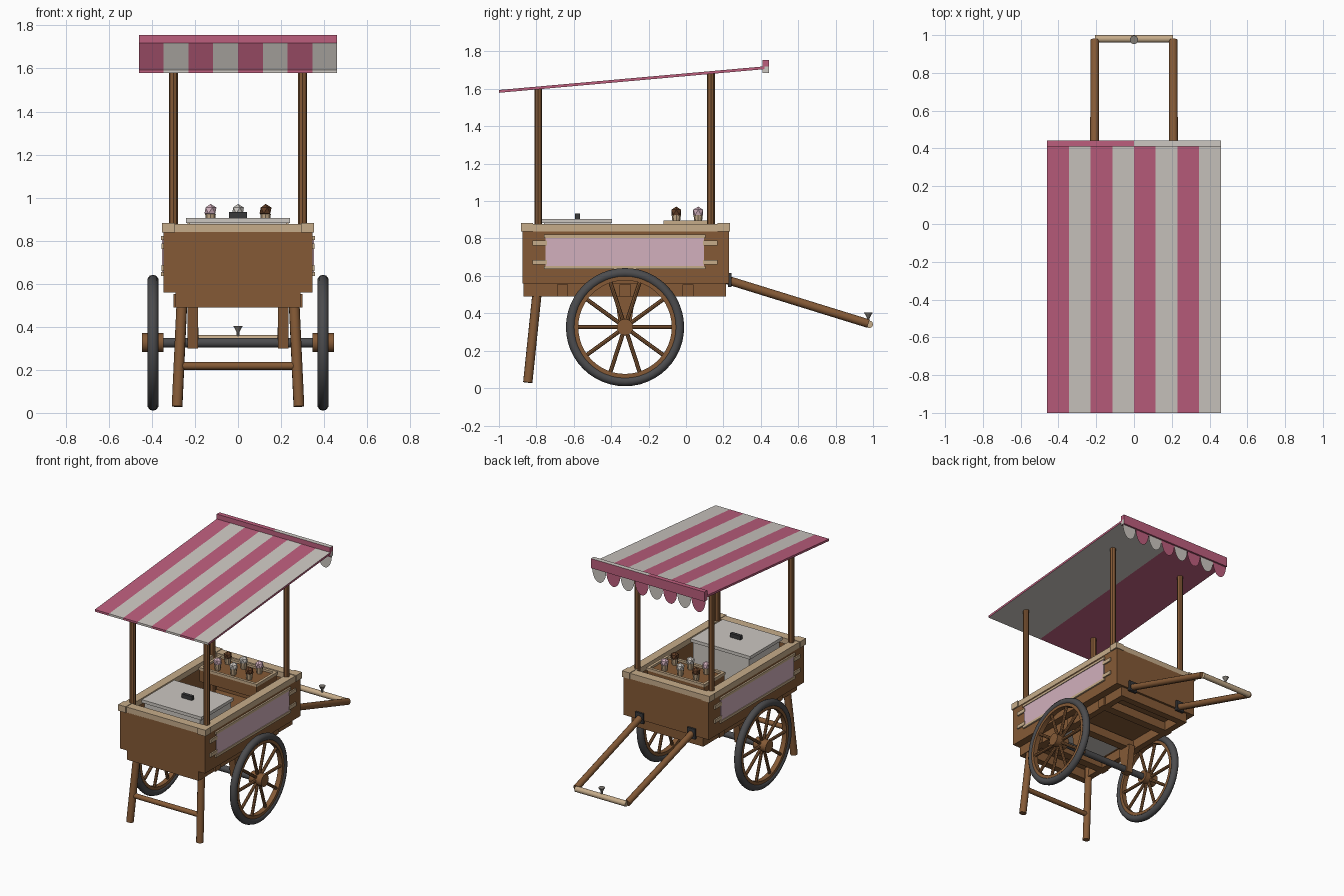
import bpy, bmesh, math
from mathutils import Vector

if "Cube" in bpy.data.objects:
    bpy.data.objects.remove(bpy.data.objects["Cube"])


def material(name, rgb):
    m = bpy.data.materials.new(name)
    m.diffuse_color = [(c / 255 / 12.92 if c < 11 else ((c / 255 + 0.055) / 1.055) ** 2.4) for c in rgb] + [1]
    m.use_nodes = True
    m.node_tree.nodes["Principled BSDF"].inputs["Base Color"].default_value = m.diffuse_color
    return m


WOOD = material("brown wood", (133, 90, 54))
TAN = material("pale wood", (198, 172, 138))
PINK = material("awning pink", (188, 94, 125))
CREAM = material("off white", (204, 199, 193))
PANEL = material("pale pink", (210, 176, 189))
RUBBER = material("dark rubber", (76, 76, 78))
IRON = material("black iron", (56, 56, 58))
CHOC = material("chocolate", (98, 62, 38))
METAL = material("bell metal", (130, 125, 118))


def finish(name, bm, mats, smooth=False):
    bmesh.ops.recalc_face_normals(bm, faces=bm.faces)
    me = bpy.data.meshes.new(name)
    bm.to_mesh(me)
    bm.free()
    for m in mats:
        me.materials.append(m)
    if smooth:
        me.shade_smooth()
        me.set_sharp_from_angle(angle=math.radians(40))
    ob = bpy.data.objects.new(name, me)
    bpy.context.collection.objects.link(ob)
    return ob


def box_bm(lo, hi):
    bm = bmesh.new()
    bmesh.ops.create_cube(bm, size=1)
    for v in bm.verts:
        v.co = Vector([lo[i] if v.co[i] < 0 else hi[i] for i in range(3)])
    return bm


def box(name, lo, hi, mat):
    return finish(name, box_bm(lo, hi), [mat])


def rule_box(name, lo, hi, cuts, rule, shear=0):
    """Box cut by planes (axis, position), coloured pink or cream by a rule."""
    bm = box_bm(lo, hi)
    for axis, pos in cuts:
        n = Vector((0, 0, 0))
        n[axis] = 1
        bmesh.ops.bisect_plane(bm, geom=bm.verts[:] + bm.edges[:] + bm.faces[:],
                               plane_co=n * pos, plane_no=n)
    bmesh.ops.recalc_face_normals(bm, faces=bm.faces)
    bm.normal_update()
    for f in bm.faces:
        f.material_index = int(rule(f.calc_center_median(), f.normal))
    for v in bm.verts:
        v.co.z += shear * (v.co.y - lo[1])
    return finish(name, bm, [PINK, CREAM])


def rod(name, a, b, r, mat, n=12, r2=None):
    a, b = Vector(a), Vector(b)
    d = b - a
    bm = bmesh.new()
    bmesh.ops.create_cone(bm, cap_ends=True, segments=n, radius1=r,
                          radius2=r if r2 is None else r2, depth=d.length)
    rot = d.to_track_quat('Z', 'Y')
    for v in bm.verts:
        v.co = rot @ v.co + (a + b) / 2
    return finish(name, bm, [mat], n >= 10)


def ring(name, centre, profile, mat, n=48):
    """Closed (radius, x) profile turned around the x axis."""
    bm = bmesh.new()
    loops = []
    for i in range(n):
        t = 2 * math.pi * i / n
        loops.append([bm.verts.new(Vector(centre) + Vector((x, r * math.cos(t), r * math.sin(t))))
                      for r, x in profile])
    k = len(profile)
    for i in range(n):
        p, q = loops[i], loops[(i + 1) % n]
        for j in range(k):
            bm.faces.new((p[j], p[(j + 1) % k], q[(j + 1) % k], q[j]))
    return finish(name, bm, [mat], True)


# Cart body: open box with floor
X, Y0, Y1 = 0.345, -0.875, 0.23
box("floor", (-X, Y0, 0.56), (X, Y1, 0.59), WOOD)
box("front_wall", (-X, Y0, 0.56), (X, Y0 + 0.03, 0.84), WOOD)
box("back_wall", (-X, Y1 - 0.03, 0.56), (X, Y1, 0.84), WOOD)
box("front_lip", (-0.3, Y0, 0.837), (0.3, Y0 + 0.065, 0.878), TAN)
box("back_lip", (-0.3, Y1 - 0.065, 0.837), (0.3, Y1, 0.878), TAN)
box("front_beam", (-0.29, -0.87, 0.49), (0.29, -0.82, 0.56), WOOD)
box("back_beam", (-0.29, 0.165, 0.49), (0.29, 0.215, 0.56), WOOD)
for y in (-0.66, -0.325, 0.01):
    box("cross_beam", (-0.3, y - 0.03, 0.49), (0.3, y + 0.03, 0.553), WOOD)

WY, WZ = -0.326, 0.326
for s in (-1, 1):
    def sbox(name, x0, x1, y0, y1, z0, z1, mat):
        xs = sorted((s * x0, s * x1))
        return box(name, (xs[0], y0, z0), (xs[1], y1, z1), mat)

    # Side wall, lip and chassis rail
    sbox("side_wall", X - 0.03, X, Y0, Y1, 0.56, 0.84, WOOD)
    sbox("side_lip", 0.285, 0.348, Y0, Y1, 0.837, 0.878, TAN)
    sbox("chassis_rail", 0.245, 0.29, -0.865, 0.21, 0.49, 0.56, WOOD)
    for y in (Y0 + 0.025, Y1 - 0.028):
        sbox("lip_corner", 0.292, 0.354, y - 0.033, y + 0.033, 0.837, 0.882, TAN)

    # Pink side panel with pale trim
    sbox("side_panel", X, X + 0.007, -0.75, 0.095, 0.64, 0.815, PANEL)
    for z in (0.636, 0.803):
        sbox("panel_trim", X, X + 0.012, -0.76, 0.105, z, z + 0.018, TAN)
    for z in (0.66, 0.762):
        for y in (-0.82, 0.09):
            sbox("panel_clip", X, X + 0.01, y, y + 0.078, z, z + 0.026, TAN)

    # Awning posts
    rod("front_post", (s * 0.3, -0.79, 0.6), (s * 0.3, -0.79, 1.6), 0.021, WOOD, 8)
    rod("back_post", (s * 0.3, 0.133, 0.6), (s * 0.3, 0.133, 1.685), 0.021, WOOD, 8)

    # Front leg
    rod("front_leg", (s * 0.283, -0.846, 0.03), (s * 0.258, -0.79, 0.57), 0.025, WOOD)

    # Axle hanger, tapering downward
    bm = box_bm((s * 0.21 - 0.025, WY - 0.055, 0.3), (s * 0.21 + 0.025, WY + 0.055, 0.5))
    for v in bm.verts:
        if v.co.z < 0.4:
            v.co.y = WY + (v.co.y - WY) * 0.5
    finish("axle_hanger", bm, [WOOD])

    # Wheel: tyre, rim, hub and ten spokes
    c = Vector((s * 0.395, WY, WZ))
    ring("tyre", c, [(0.29 + 0.026 * math.cos(i * math.pi / 5), 0.026 * math.sin(i * math.pi / 5))
                     for i in range(10)], RUBBER)
    ring("rim", c, [(0.25, -0.018), (0.272, -0.018), (0.272, 0.018), (0.25, 0.018)], WOOD)
    rod("hub", (s * 0.345, WY, WZ), (s * 0.447, WY, WZ), 0.044, WOOD, 16)
    for i in range(10):
        d = Vector((0, math.cos(i * math.pi / 5), math.sin(i * math.pi / 5)))
        rod("spoke", c + d * 0.03, c + d * 0.26, 0.011, WOOD, 8)

    # Pull handle arm with iron bracket
    rod("handle_arm", (s * 0.21, 0.215, 0.58), (s * 0.207, 0.975, 0.345), 0.023, WOOD)
    sbox("handle_bracket", 0.178, 0.242, Y1 - 0.005, Y1 + 0.014, 0.54, 0.615, IRON)

rod("axle", (-0.36, WY, WZ), (0.36, WY, WZ), 0.023, RUBBER, 16)
rod("leg_stretcher", (-0.275, -0.826, 0.218), (0.275, -0.826, 0.218), 0.018, WOOD)
rod("handle_bar", (-0.206, 0.98, 0.341), (0.206, 0.98, 0.341), 0.02, TAN)
rod("bell_stem", (0, 0.975, 0.35), (0, 0.975, 0.378), 0.007, METAL, 8)
rod("bell", (0, 0.975, 0.37), (0, 0.975, 0.404), 0.004, METAL, 10, 0.023)

# Cold box with lid and handle
box("cold_box", (-0.225, -0.76, 0.555), (0.225, -0.405, 0.886), CREAM)
box("lid", (-0.242, -0.77, 0.882), (0.242, -0.395, 0.905), CREAM)
box("lid_handle", (-0.042, -0.593, 0.903), (0.042, -0.568, 0.934), IRON)

# Cone tray with six ice cream cones
box("cone_tray", (-0.23, -0.115, 0.79), (0.23, 0.12, 0.88), WOOD)
for y in (-0.12, 0.105):
    box("tray_edge", (-0.235, y, 0.875), (0.235, y + 0.02, 0.895), TAN)
for x in (-0.235, 0.215):
    box("tray_end", (x, -0.12, 0.875), (x + 0.02, 0.125, 0.895), TAN)
for y, flavours in ((-0.052, (PANEL, CREAM, CHOC)), (0.065, (CHOC, CREAM, PANEL))):
    for x, flavour in zip((-0.128, 0, 0.128), flavours):
        rod("waffle_cone", (x, y, 0.86), (x, y, 0.925), 0.016, TAN, 8, 0.025)
        bm = bmesh.new()
        bmesh.ops.create_icosphere(bm, subdivisions=1, radius=0.031)
        bmesh.ops.translate(bm, verts=bm.verts, vec=(x, y, 0.94))
        finish("scoop", bm, [flavour])

# Sloping striped awning
W, N = 0.46, 8
step = 2 * W / N


def awning_rule(c, n):
    if abs(n.x) > 0.5:
        return False
    if n.z < -0.5:
        return c.x > 0
    return int((c.x + W) / step) % 2 == 1


rule_box("awning", (-W, -1, 1.579), (W, 0.42, 1.594),
         [(0, -W + step * i) for i in range(1, N)], awning_rule, 0.089)

# Back valance bar and scallops
rule_box("valance_bar", (-W, 0.41, 1.685), (W, 0.443, 1.755), [(0, 0), (2, 1.72)],
         lambda c, n: (n.z > 0.5 and c.x > 0) or (n.x > 0.5 and c.z < 1.72))
bm = bmesh.new()
for i in range(N):
    mid = -W + step * (i + 0.5)
    f = bm.faces.new([bm.verts.new((mid + step / 2 * math.cos(t * math.pi / 12), 0.43,
                                    1.688 - 0.1 * math.sin(t * math.pi / 12))) for t in range(13)])
    f.material_index = i % 2
bm.faces.ensure_lookup_table()
finish("scallops", bm, [PINK, CREAM])
